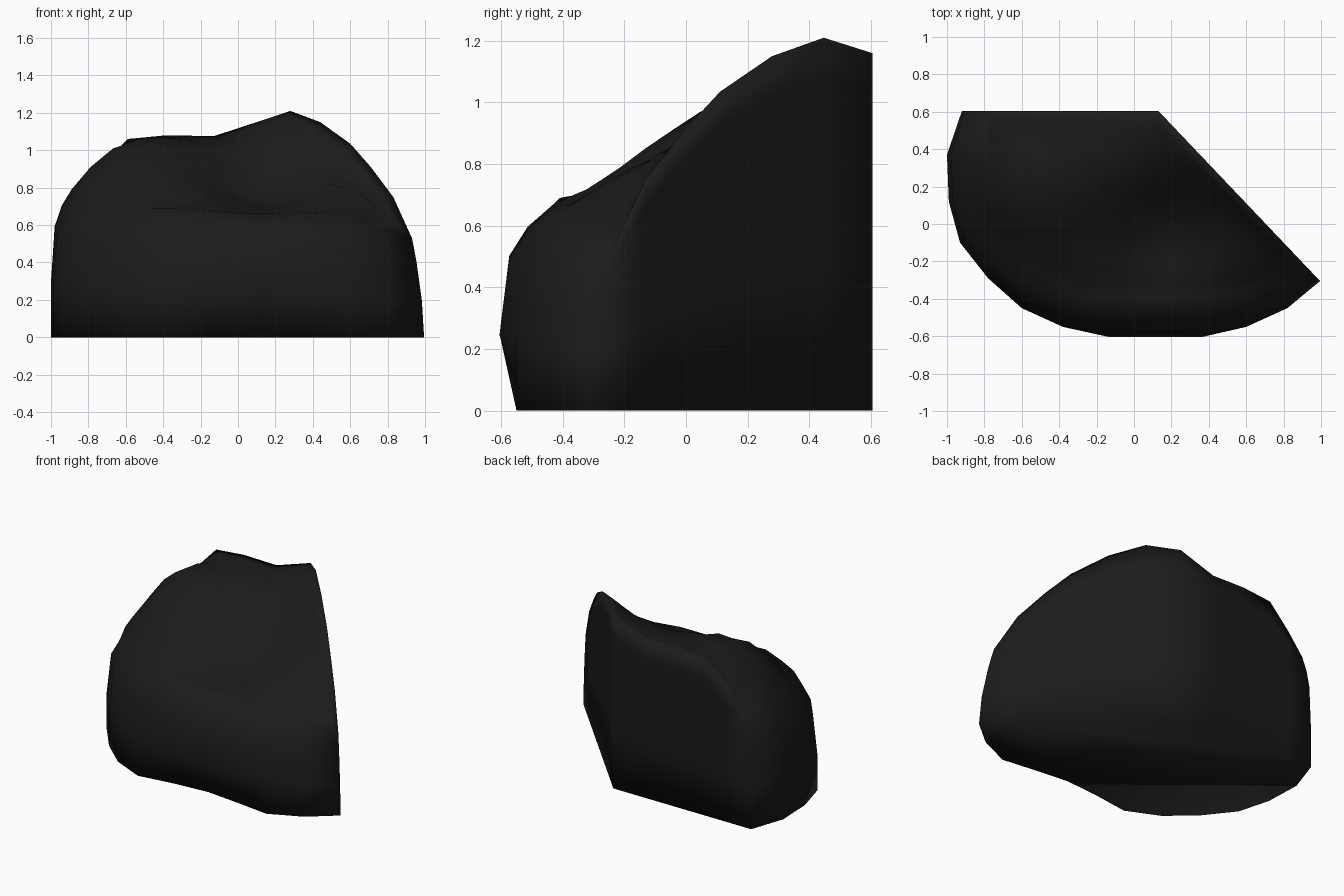
import bpy, bmesh, math

if "Cube" in bpy.data.objects:
    bpy.data.objects.remove(bpy.data.objects["Cube"])

# Rounded front: widest outline x, y | shoulder x, y, z
front = [
    (-.92, .605, -.85, .605, .76),
    (-1.0, .37, -.89, .36, .79),
    (-.99, .12, -.87, .08, .71),
    (-.93, -.10, -.78, -.05, .70),
    (-.78, -.29, -.66, -.20, .69),
    (-.60, -.45, -.50, -.33, .69),
    (-.38, -.55, -.32, -.41, .69),
    (-.13, -.605, -.10, -.43, .67),
    (.12, -.605, .12, -.43, .66),
    (.36, -.605, .34, -.43, .66),
    (.60, -.55, .54, -.41, .65),
    (.82, -.45, .75, -.35, .59),
    (.995, -.305, .93, -.237, .53),
]
# Flat cut sides: x and top edge height
diagonal_cut = [(.83, .75), (.71, .91), (.60, 1.035), (.44, 1.15), (.28, 1.21), (.13, 1.16)]
back_cut = [(-.13, 1.075), (-.38, 1.08), (-.59, 1.06), (-.74, .90)]
undercut = {7: .09, 8: .11, 9: .085}
tip = len(front) - 1

columns = list(front)
for x, z in diagonal_cut:
    y = .605 - (x - .13) * .91 / .865
    columns.append((x, y, x, y, z))
for x, z in back_cut:
    columns.append((x, .605, x, .605, z))


def smooth(t):
    t = min(max(t, 0), 1)
    return t * t * (3 - 2 * t)


def crown(x, y):
    """Sloping crown, levelled off at the back, with a shallow bowl."""
    slope = .95 + .62 * y - .14 * smooth((x - .45) / .5)
    cap = 1.075 + .135 * smooth((x + .13) / .41)
    k = .06
    h = max(k - abs(slope - cap), 0) / k
    z = min(slope, cap) - h * h * k / 4
    r2 = (x - .15) ** 2 + (y + .01) ** 2
    return z - .19 * math.exp(-r2 / (2 * .24 ** 2))


bm = bmesh.new()
rings = []

# Side rings from the ground up to the shoulder
for f, g in ((0, 0), (.37, 0), (.75, .18), (.89, .52), (1, 1)):
    ring = []
    for i, (x, y, tx, ty, tz) in enumerate(columns):
        dent = undercut.get(i, 0) if f == 0 else 0
        s = f ** 1.7 if i == tip else g
        ring.append(bm.verts.new((x + (tx - x) * s, y + (ty - y) * s + dent, tz * f)))
    rings.append(ring)

# Crown rings, blended from the shoulder into the crown surface
cx, cy = .12, -.02
for t in (.1, .22, .36, .52, .68, .84):
    ring = []
    for x, y, tx, ty, tz in columns:
        px, py = tx + (cx - tx) * t, ty + (cy - ty) * t
        w = 1 - max(1 - t / .42, 0) ** 2
        ring.append(bm.verts.new((px, py, tz + (crown(px, py) - tz) * w)))
    rings.append(ring)

n = len(columns)
for low, high in zip(rings, rings[1:]):
    for i in range(n):
        j = (i + 1) % n
        bm.faces.new((low[i], low[j], high[j], high[i]))
centre = bm.verts.new((cx, cy, crown(cx, cy)))
for i in range(n):
    bm.faces.new((rings[-1][i], rings[-1][(i + 1) % n], centre))
bm.faces.new(rings[0][::-1])
bmesh.ops.recalc_face_normals(bm, faces=bm.faces)
for face in bm.faces:
    face.smooth = True

mesh = bpy.data.meshes.new("boulder")
bm.to_mesh(mesh)
bm.free()
boulder = bpy.data.objects.new("boulder", mesh)
bpy.context.collection.objects.link(boulder)

# Dark stone colour
stone = bpy.data.materials.new("dark_stone")
stone.diffuse_color = (.011, .011, .011, 1)
stone.use_nodes = True
stone.node_tree.nodes["Principled BSDF"].inputs["Base Color"].default_value = stone.diffuse_color
mesh.materials.append(stone)
